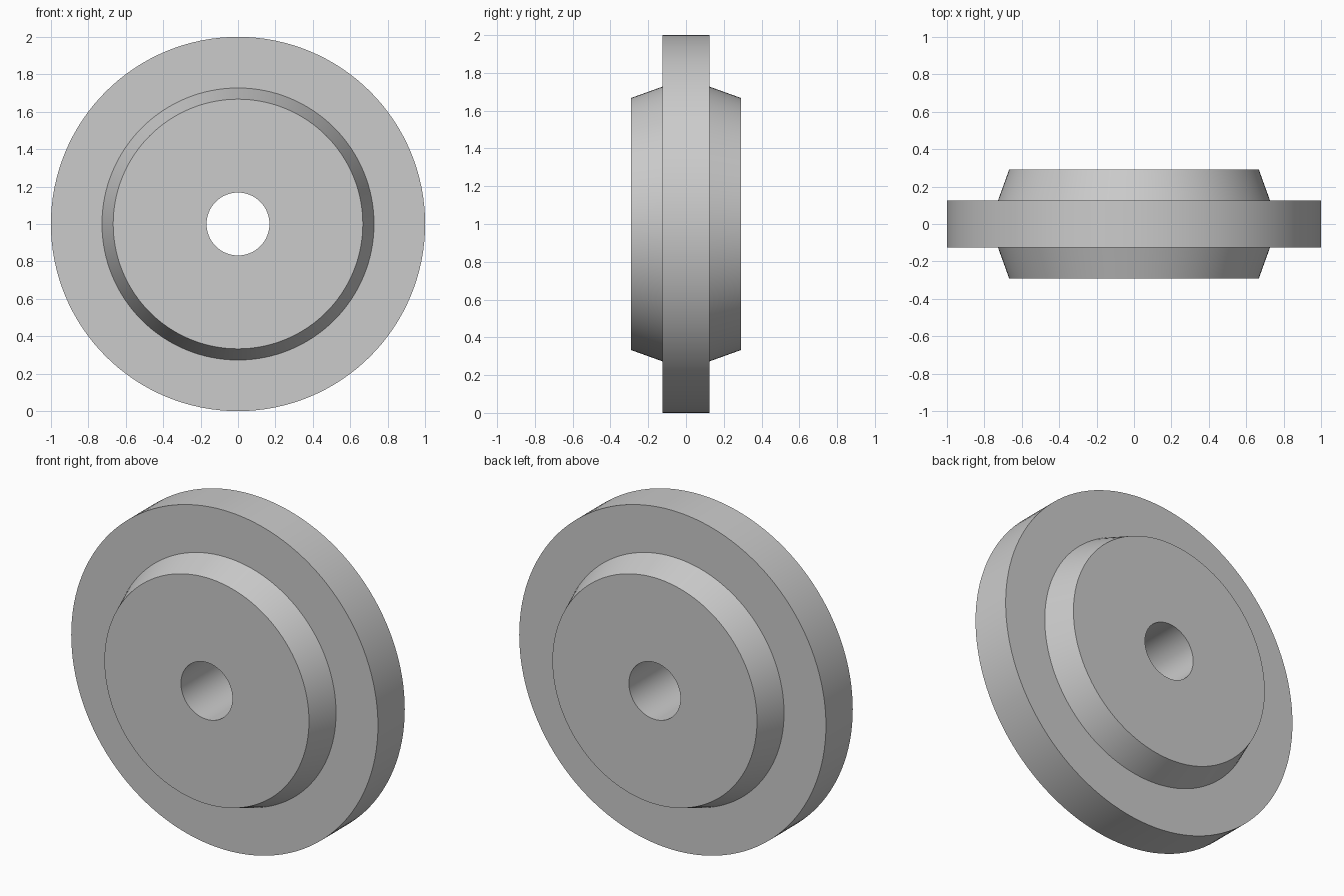
import bpy, bmesh, math

if "Cube" in bpy.data.objects:
    bpy.data.objects.remove(bpy.data.objects["Cube"])

SIDES = 128
BORE, HUB_TIP, HUB_BASE, RIM = 0.168, 0.667, 0.727, 1.0
RIM_HALF, HUB_HALF = 0.125, 0.2915

# Half of the cross-section as (radius, y), mirrored to the other side
half = [(BORE, HUB_HALF), (HUB_TIP, HUB_HALF), (HUB_BASE, RIM_HALF), (RIM, RIM_HALF)]
profile = half + [(r, -y) for r, y in reversed(half)]


def lathe(name, points, height):
    """Revolve a closed cross-section around a y-direction axle."""
    bm = bmesh.new()
    rings = []
    for i in range(SIDES):
        a = 2 * math.pi * i / SIDES
        rings.append([bm.verts.new((r * math.sin(a), y, r * math.cos(a))) for r, y in points])
    n = len(points)
    for i in range(SIDES):
        a, b = rings[i], rings[(i + 1) % SIDES]
        for j in range(n):
            k = (j + 1) % n
            bm.faces.new((a[j], a[k], b[k], b[j]))
    bmesh.ops.recalc_face_normals(bm, faces=bm.faces)
    mesh = bpy.data.meshes.new(name)
    bm.to_mesh(mesh)
    bm.free()
    obj = bpy.data.objects.new(name, mesh)
    obj.location.z = height
    bpy.context.collection.objects.link(obj)
    return obj


# Wheel with tapered hubs on both sides and a straight through bore
wheel = lathe("wheel", profile, RIM)
bpy.context.view_layer.objects.active = wheel
wheel.select_set(True)
bpy.ops.object.shade_smooth_by_angle(angle=math.radians(15))
